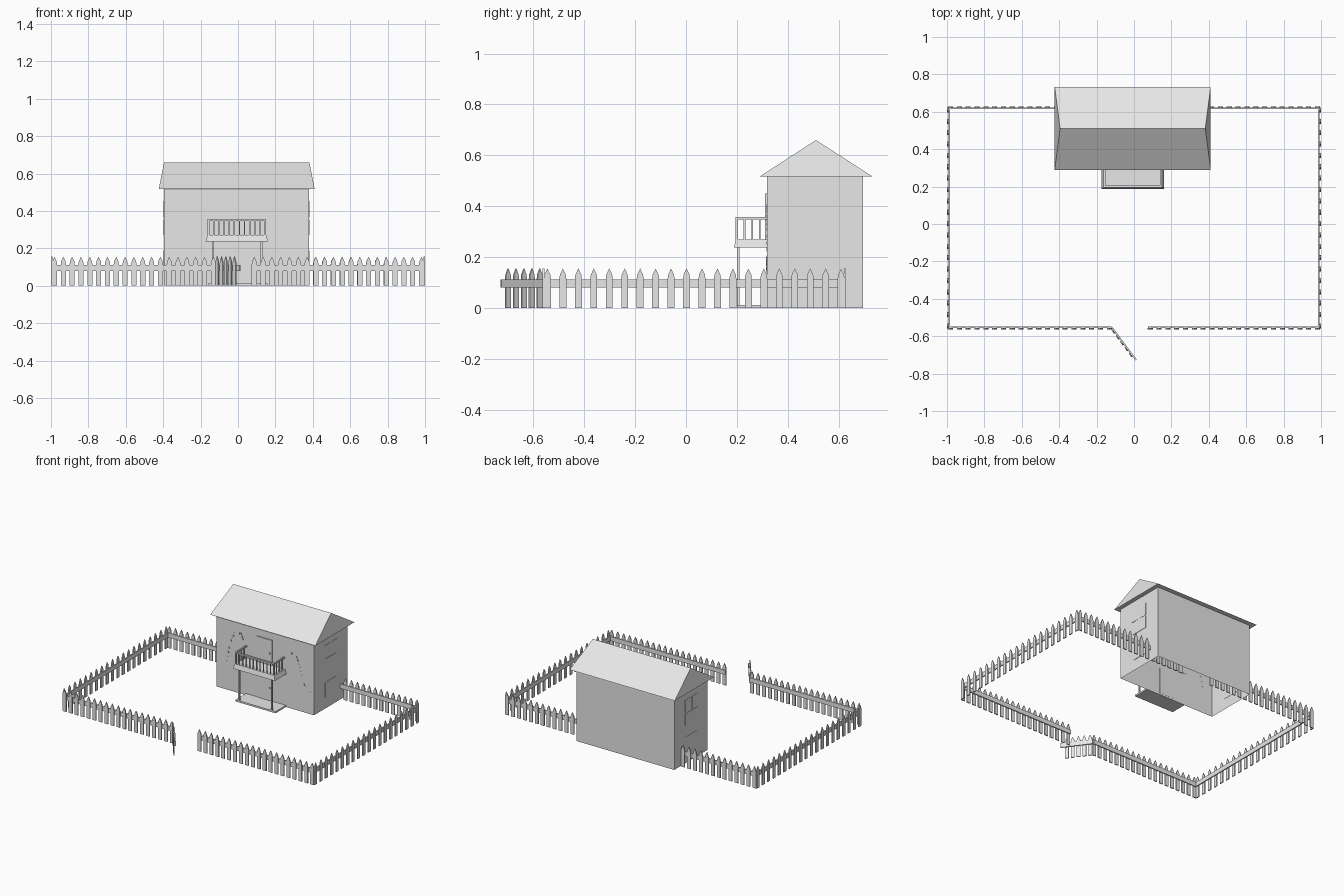
import bpy, bmesh, math
from mathutils import Vector, Matrix

if "Cube" in bpy.data.objects:
    bpy.data.objects.remove(bpy.data.objects["Cube"])

grey = bpy.data.materials.new("light_grey")
grey.diffuse_color = (0.8, 0.8, 0.8, 1)
grey.use_nodes = True
grey.node_tree.nodes["Principled BSDF"].inputs["Base Color"].default_value = grey.diffuse_color


def finish(name, bm):
    me = bpy.data.meshes.new(name)
    bmesh.ops.recalc_face_normals(bm, faces=bm.faces)
    bm.to_mesh(me)
    bm.free()
    me.materials.append(grey)
    ob = bpy.data.objects.new(name, me)
    bpy.context.collection.objects.link(ob)
    return ob


def add_box(bm, x0, x1, y0, y1, z0, z1, mat=Matrix()):
    m = mat @ Matrix.Translation(((x0 + x1) / 2, (y0 + y1) / 2, (z0 + z1) / 2)) \
        @ Matrix.Diagonal((x1 - x0, y1 - y0, z1 - z0, 1))
    bmesh.ops.create_cube(bm, size=1, matrix=m)


def boxes(name, items):
    bm = bmesh.new()
    for b in items:
        add_box(bm, *b)
    return finish(name, bm)


def hull(name, pts):
    bm = bmesh.new()
    for p in pts:
        bm.verts.new(p)
    bmesh.ops.convex_hull(bm, input=bm.verts)
    return finish(name, bm)


# house walls, open underneath
bm = bmesh.new()
add_box(bm, -0.395, 0.38, 0.318, 0.697, 0, 0.522)
bm.faces.ensure_lookup_table()
bm.normal_update()
bmesh.ops.delete(bm, geom=[f for f in bm.faces if f.normal.z < -0.5], context='FACES_ONLY')
finish("house_walls", bm)

# roof with slightly leaning gable ends
hull("roof", [(x, y, 0.517) for x in (-0.424, 0.41) for y in (0.29, 0.733)]
     + [(-0.395, 0.511, 0.66), (0.381, 0.511, 0.66)])

# side windows on both end walls
panes = [(0.436, 0.495, 0.365, 0.453), (0.515, 0.573, 0.365, 0.453),
         (0.436, 0.573, 0.27, 0.355), (0.445, 0.565, 0.078, 0.187)]
for side, x in (("left", -0.395), ("right", 0.38)):
    boxes(side + "_windows", [(x - 0.002, x + 0.002, a, b, c, d) for a, b, c, d in panes])

# ground door, balcony door and its knob
boxes("front_door", [(-0.06, 0.05, 0.315, 0.321, 0.012, 0.2)])
boxes("balcony_door", [(-0.07, 0.05, 0.311, 0.32, 0.27, 0.45)])
boxes("door_knobs", [(0.03, 0.038, 0.308, 0.318, 0.1, 0.108),
                     (0.03, 0.038, 0.304, 0.314, 0.35, 0.358)])

# tapered balcony floor
hull("balcony_floor",
     [(x, y, 0.237) for x in (-0.173, 0.161) for y in (0.188, 0.32)]
     + [(x, y, 0.27) for x in (-0.163, 0.151) for y in (0.196, 0.32)])

# balcony railing
xa, xb, yf, t = -0.157, 0.145, 0.2, 0.005
rail = [(xa - t, xb + t, yf - t, yf + t, 0.347, 0.357)]
for x in (xa, xb):
    rail.append((x - t, x + t, yf, 0.318, 0.347, 0.357))
    rail.append((x - t, x + t, yf - t, yf + t, 0.27, 0.352))
    for i in range(1, 4):
        y = yf + i * 0.03
        rail.append((x - 0.003, x + 0.003, y - 0.003, y + 0.003, 0.27, 0.35))
for i in range(1, 11):
    x = xa + (xb - xa) * i / 11
    rail.append((x - 0.003, x + 0.003, yf - 0.003, yf + 0.003, 0.27, 0.35))
boxes("balcony_railing", rail)

# porch step and posts
boxes("porch_step", [(-0.16, 0.158, 0.2, 0.32, 0, 0.012)])
boxes("porch_posts", [(x - 0.005, x + 0.005, 0.2, 0.21, 0, 0.24) for x in (-0.134, 0.126)])

# thin climbing vines on the front wall
for name, path in (("left_vine", [(-0.31, 0.2), (-0.29, 0.34), (-0.25, 0.42), (-0.2, 0.43), (-0.17, 0.36)]),
                   ("right_vine", [(0.187, 0.4), (0.24, 0.38), (0.27, 0.31), (0.3, 0.2), (0.364, 0.14)])):
    bits = []
    for (x0, z0), (x1, z1) in zip(path, path[1:]):
        for k in range(4):
            x, z = x0 + (x1 - x0) * k / 4, z0 + (z1 - z0) * k / 4
            bits.append((x - 0.004, x + 0.004, 0.316, 0.32, z - 0.006, z + 0.006))
    boxes(name, bits)


# picket fence: rail on the line, pickets on its right-hand side
def fence(name, start, end, count, first=0.012, last=0.012):
    a, b = Vector((*start, 0)), Vector((*end, 0))
    d = b - a
    L = d.length
    m = Matrix.Translation(a) @ Matrix.Rotation(math.atan2(d.y, d.x), 4, 'Z')
    bm = bmesh.new()
    add_box(bm, 0, L, 0, 0.008, 0.08, 0.112, m)
    pitch = (L - first - last) / (count - 1)
    w = min(0.0135, pitch * 0.32)
    prof = [(-w, 0), (w, 0), (w, 0.115), (w * 0.85, 0.131), (0, 0.155), (-w * 0.85, 0.131), (-w, 0.115)]
    for i in range(count):
        x = first + i * pitch
        vs = [bm.verts.new(m @ Vector((x + px, 0, pz))) for px, pz in prof]
        f = bm.faces.new(vs)
        r = bmesh.ops.extrude_face_region(bm, geom=[f])
        off = m.to_3x3() @ Vector((0, -0.007, 0))
        bmesh.ops.translate(bm, vec=off, verts=[v for v in r['geom'] if isinstance(v, bmesh.types.BMVert)])
    return finish(name, bm)


fence("front_left_fence", (-0.993, -0.557), (-0.12, -0.557), 19)
fence("front_right_fence", (0.075, -0.557), (0.993, -0.557), 20)
fence("right_fence", (0.993, -0.557), (0.993, 0.622), 20)
fence("back_right_fence", (0.993, 0.622), (0.12, 0.622), 19)
fence("back_left_fence", (-0.12, 0.622), (-0.993, 0.622), 19)
fence("left_fence", (-0.993, 0.622), (-0.993, -0.557), 20)

# open gate
fence("gate", (-0.12, -0.557), (0.008, -0.73), 5, 0.02, 0.04)
